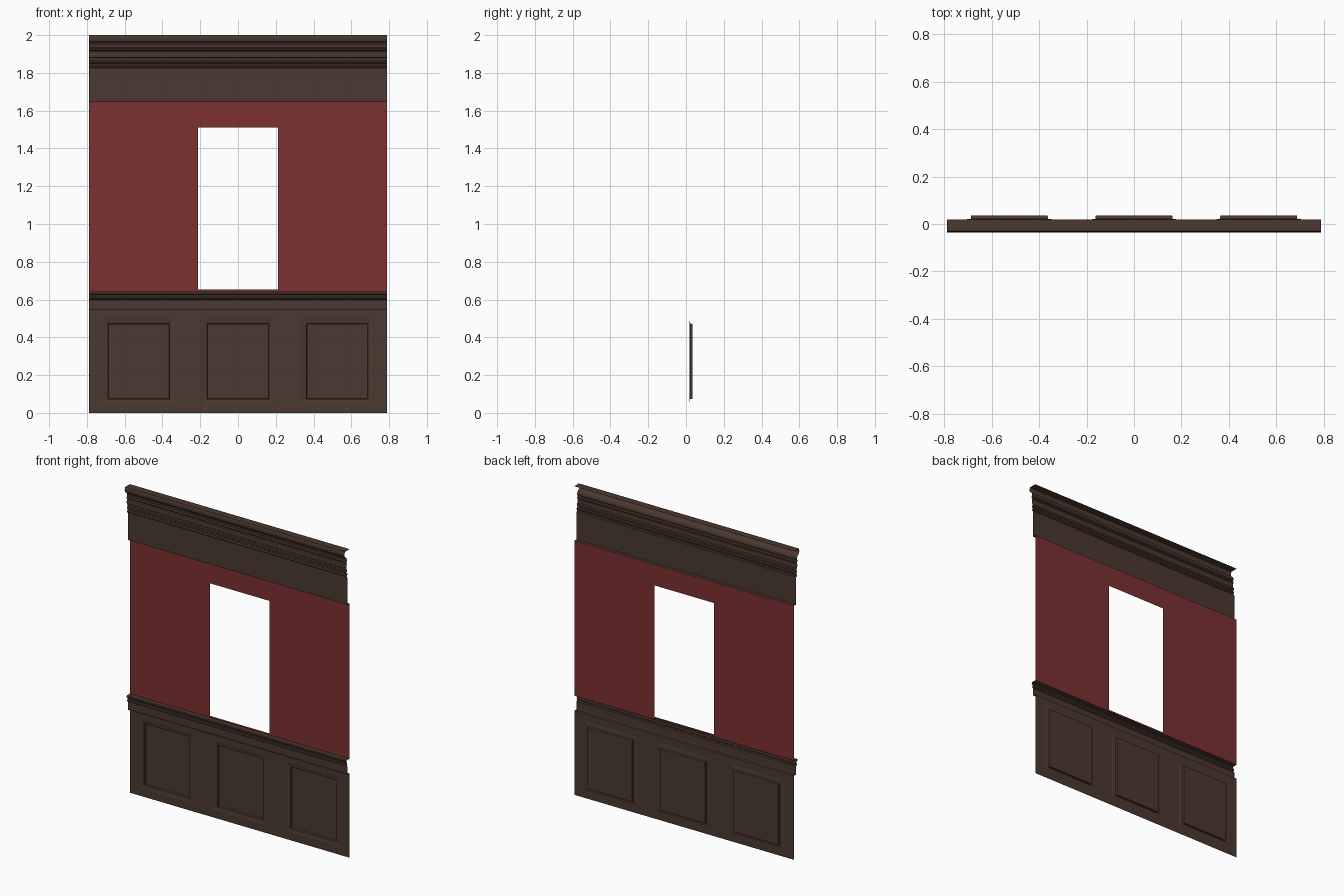
import bpy, bmesh

if "Cube" in bpy.data.objects:
    bpy.data.objects.remove(bpy.data.objects["Cube"])

HALF = 0.788      # half width of the wall section
WALL_Y = 0.018    # plane of the wall sheet


def material(name, rgb):
    m = bpy.data.materials.new(name)
    m.diffuse_color = (*rgb, 1)
    m.use_nodes = True
    m.node_tree.nodes["Principled BSDF"].inputs["Base Color"].default_value = m.diffuse_color
    return m


wood = material("dark_wood", (0.070, 0.040, 0.029))
red = material("red_wallpaper", (0.200, 0.030, 0.031))


def finish(bm, name, mat):
    bmesh.ops.remove_doubles(bm, verts=bm.verts, dist=1e-5)
    me = bpy.data.meshes.new(name)
    bm.to_mesh(me)
    bm.free()
    me.materials.append(mat)
    ob = bpy.data.objects.new(name, me)
    bpy.context.collection.objects.link(ob)
    return ob


def sheet(bm, xs, zs, holes):
    """Flat front-facing grid that leaves out the (column, row) cells in holes."""
    for i, (x0, x1) in enumerate(zip(xs, xs[1:])):
        for j, (z0, z1) in enumerate(zip(zs, zs[1:])):
            if (i, j) not in holes:
                bm.faces.new([bm.verts.new((x, WALL_Y, z)) for x, z in
                              ((x0, z0), (x1, z0), (x1, z1), (x0, z1))])


def moulding(name, profile):
    """Open-ended strip of a (y, z) profile, listed bottom to top."""
    bm = bmesh.new()
    rows = [[bm.verts.new((s * HALF, y, z)) for s in (-1, 1)] for y, z in profile]
    for a, b in zip(rows, rows[1:]):
        bm.faces.new((a[0], a[1], b[1], b[0]))
    return finish(bm, name, wood)


# Red upper wall with the window opening
bm = bmesh.new()
sheet(bm, (-HALF, -0.212, 0.212, HALF), (0.642, 0.652, 1.511, 1.647), {(1, 1)})
finish(bm, "upper_wall", red)

# Wainscot with three recessed panels
bm = bmesh.new()
centres = (-0.525, 0.0, 0.525)
xs = [-HALF] + [c + s * 0.193 for c in centres for s in (-1, 1)] + [HALF]
sheet(bm, xs, (0.0, 0.05, 0.50, 0.545), {(1, 1), (3, 1), (5, 1)})
for c in centres:
    rings = []
    # half width, bottom, top, depth: outer bevel, inner lip, panel field
    for w, z0, z1, y in ((0.193, 0.05, 0.50, WALL_Y), (0.163, 0.073, 0.473, 0.022),
                         (0.161, 0.075, 0.471, 0.035)):
        rings.append([bm.verts.new(p) for p in ((c - w, y, z0), (c + w, y, z0),
                                                (c + w, y, z1), (c - w, y, z1))])
    for a, b in zip(rings, rings[1:]):
        for k in range(4):
            n = (k + 1) % 4
            bm.faces.new((a[k], a[n], b[n], b[k]))
    bm.faces.new(rings[-1])
finish(bm, "wainscot", wood)

# Chair rail
moulding("chair_rail", [
    (WALL_Y, 0.545), (-0.001, 0.545), (-0.003, 0.555), (-0.003, 0.598),
    (-0.009, 0.602), (-0.011, 0.608), (-0.006, 0.613), (-0.008, 0.625),
    (-0.014, 0.630), (-0.016, 0.636), (-0.013, 0.642), (WALL_Y, 0.642)])

# Frieze and stepped crown moulding
moulding("crown_moulding", [
    (WALL_Y, 1.647), (-0.003, 1.647), (-0.003, 1.825), (-0.010, 1.828),
    (-0.012, 1.836), (-0.006, 1.842), (-0.006, 1.850), (-0.012, 1.854),
    (-0.012, 1.862), (-0.007, 1.866), (-0.007, 1.878), (-0.013, 1.882),
    (-0.015, 1.895), (-0.013, 1.910), (-0.007, 1.916), (-0.015, 1.920),
    (-0.017, 1.928), (-0.010, 1.934), (-0.012, 1.948), (-0.018, 1.958),
    (-0.028, 1.965), (-0.033, 1.970), (-0.035, 1.980), (-0.034, 1.992),
    (-0.030, 2.0), (WALL_Y, 2.0)])
